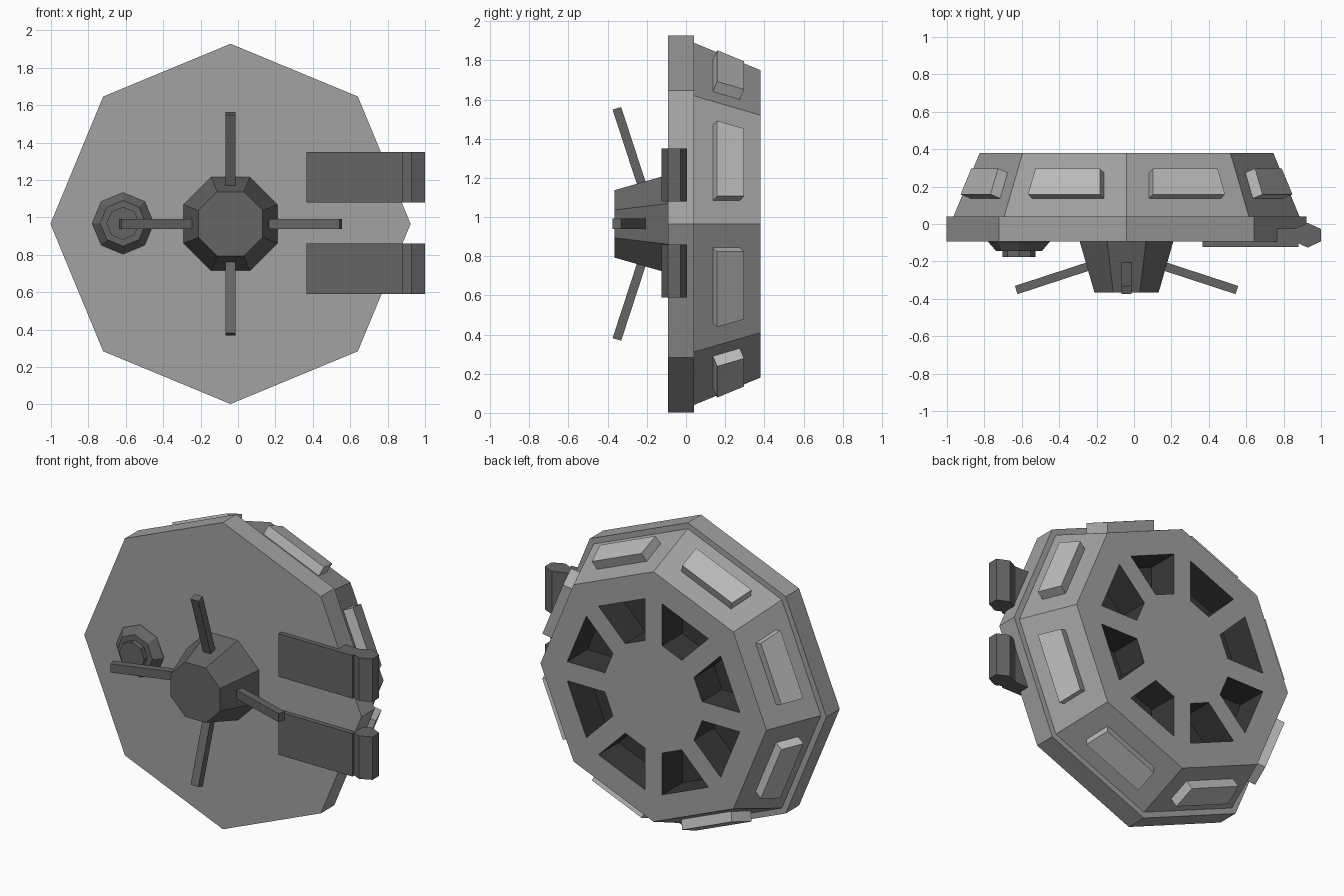
import bpy, bmesh
from math import sin, cos, tan, radians, pi

if "Cube" in bpy.data.objects:
    bpy.data.objects.remove(bpy.data.objects["Cube"])

CX, CZ = -0.04, 0.965   # axis of the disc


def material(name, v):
    m = bpy.data.materials.new(name)
    m.diffuse_color = (v, v, v, 1)
    m.use_nodes = True
    m.node_tree.nodes["Principled BSDF"].inputs["Base Color"].default_value = m.diffuse_color
    return m


GREY = material("hull_grey", 0.36)
LIGHT = material("panel_grey", 0.50)
DARK = material("fitting_grey", 0.13)
BLACK = material("recess_black", 0.04)


def loft(name, solids, mat):
    """Each solid is a list of rings with equal point counts, capped at both ends."""
    bm = bmesh.new()
    for rings in solids:
        vs = [[bm.verts.new(p) for p in ring] for ring in rings]
        n = len(vs[0])
        for a, b in zip(vs, vs[1:]):
            for i in range(n):
                j = (i + 1) % n
                bm.faces.new((a[i], a[j], b[j], b[i]))
        bm.faces.new(vs[0])
        bm.faces.new(vs[-1])
    bmesh.ops.recalc_face_normals(bm, faces=bm.faces)
    me = bpy.data.meshes.new(name)
    bm.to_mesh(me)
    bm.free()
    me.materials.append(mat)
    ob = bpy.data.objects.new(name, me)
    bpy.context.collection.objects.link(ob)
    return ob


def octagon(r, y, x=CX, z=CZ, turn=0):
    return [(x + r * cos(i * pi / 4 + turn), y, z + r * sin(i * pi / 4 + turn)) for i in range(8)]


def polar(ang, a, t, y):
    """Point at distance a along a radial direction, t sideways, at depth y."""
    return (CX + a * cos(ang) - t * sin(ang), y, CZ + a * sin(ang) + t * cos(ang))


def box(x0, x1, y0, y1, z0, z1):
    return [[(x0, y0, z), (x1, y0, z), (x1, y1, z), (x0, y1, z)] for z in (z0, z1)]


mids = [radians(22.5 + 45 * k) for k in range(8)]

# Octagonal hull with rim and tapered back
hull = loft("hull", [[octagon(0.963, -0.093), octagon(0.963, 0.04),
                      octagon(0.925, 0.04), octagon(0.785, 0.38)]], GREY)

# Eight wedge-shaped recesses cut into the back
cuts = []
for m in mids:
    cuts.append([[polar(m, a, s * (a * tan(pi / 8) - 0.065), y)
                  for a, s in ((0.577, -1), (0.577, 1), (0.335, 1), (0.335, -1))]
                 for y in (0.18, 0.45)])
cutter = loft("recess_cutter", cuts, BLACK)
cutter.hide_render = True
mod = hull.modifiers.new("recesses", 'BOOLEAN')
mod.operation = 'DIFFERENCE'
mod.solver = 'EXACT'
mod.material_mode = 'TRANSFER'
mod.object = cutter
bpy.context.view_layer.objects.active = hull
bpy.ops.object.modifier_apply(modifier=mod.name)
bpy.data.objects.remove(cutter)

# Raised panels on the tapered sides
panels = []
for m in mids:
    rings = []
    for d in (-0.01, 0.06):
        ring = []
        for y, s in ((0.137, -1), (0.137, 1), (0.275, 1), (0.275, -1)):
            r = 0.925 - 0.14 * (y - 0.04) / 0.34
            ring.append(polar(m, r * cos(pi / 8) + 0.934 * d,
                              s * (r * sin(pi / 8) - 0.13), y + 0.357 * d))
        rings.append(ring)
    panels.append(rings)
loft("side_panels", panels, LIGHT)

# Central hub
loft("hub", [[octagon(0.275, -0.08, turn=pi / 8), octagon(0.186, -0.365, turn=pi / 8)]], DARK)

# Four handle spokes leaning forward
spokes = []
for k in range(4):
    rings = []
    for a, y in ((0.14, -0.206), (0.59, -0.353)):
        rings.append([polar(k * pi / 2, a + v * 0.31, u, y + v * 0.95)
                      for u, v in ((-0.027, -0.023), (0.027, -0.023), (0.027, 0.023), (-0.027, 0.023))])
    spokes.append(rings)
loft("handle_spokes", spokes, DARK)

# Small stepped knob
KX, KZ = -0.615, 0.968
loft("knob", [[octagon(r, y, KX, KZ) for r, y in
               ((0.165, -0.08), (0.165, -0.095), (0.122, -0.145), (0.088, -0.145), (0.088, -0.177))]], DARK)

# Two hinges: plate and hexagonal knuckle
for name, z0, z1 in (("upper", 1.08, 1.35), ("lower", 0.59, 0.86)):
    loft(name + "_hinge_plate", [box(0.367, 0.88, -0.122, -0.025, z0, z1)], DARK)
    loft(name + "_hinge_knuckle",
         [[[(0.928 + 0.083 * sin(i * pi / 3), -0.06 + 0.066 * cos(i * pi / 3), z) for i in range(6)]
           for z in (z0, z1)]], DARK)
